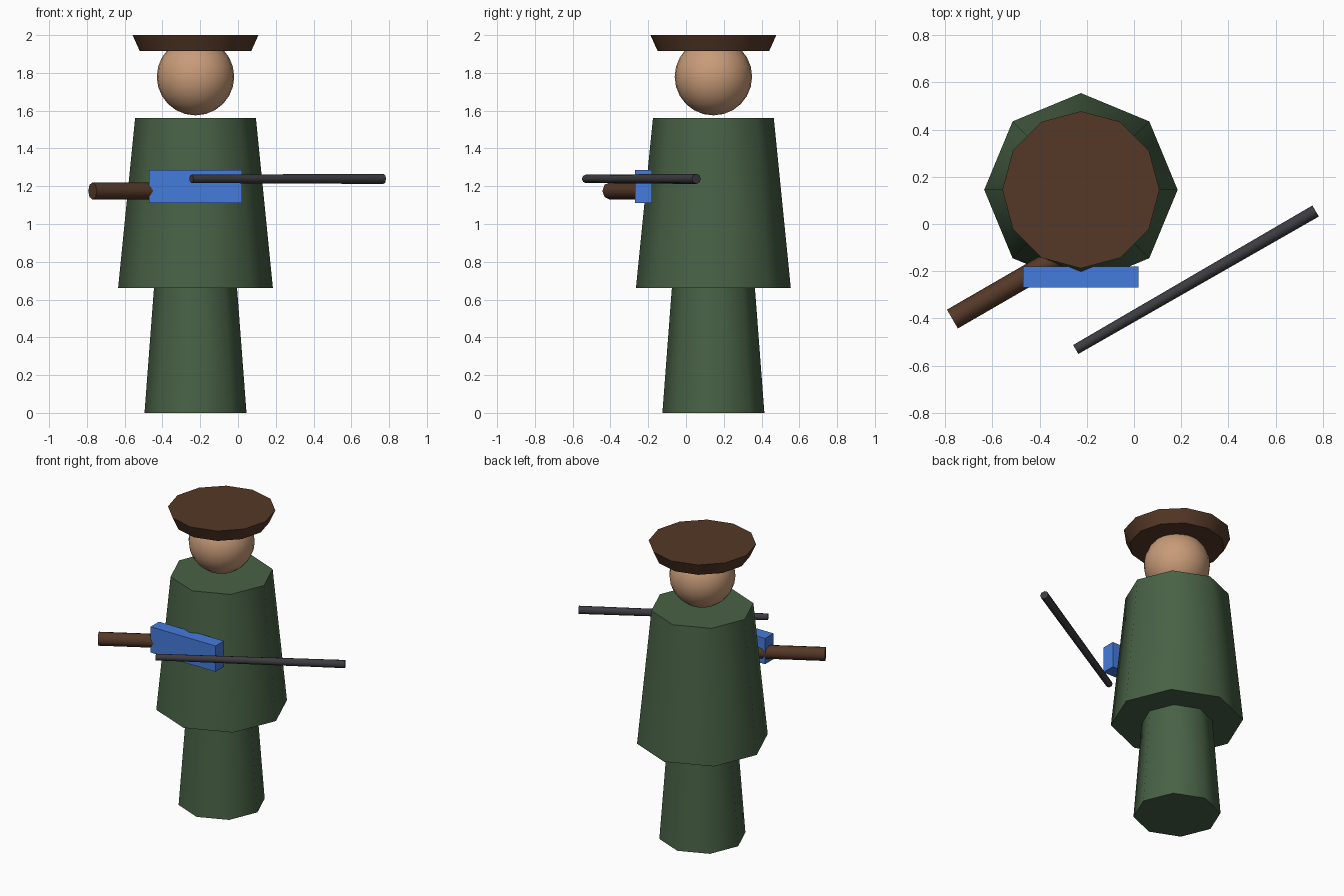
import bpy
from math import radians
from mathutils import Vector

if "Cube" in bpy.data.objects:
    bpy.data.objects.remove(bpy.data.objects["Cube"])

CX, CY = -0.225, 0.145  # axis of the figure


def material(name, rgb):
    m = bpy.data.materials.new(name)
    m.diffuse_color = (*rgb, 1)
    m.use_nodes = True
    m.node_tree.nodes["Principled BSDF"].inputs["Base Color"].default_value = m.diffuse_color
    return m


green = material("green_cloth", (0.065, 0.12, 0.06))
brown = material("brown_leather", (0.09, 0.04, 0.02))
skin = material("skin", (0.58, 0.33, 0.19))
blue = material("blue_paint", (0.06, 0.2, 0.72))
steel = material("dark_steel", (0.045, 0.045, 0.052))


def finish(name, mat, smooth=True):
    ob = bpy.context.object
    ob.name = name
    ob.data.materials.append(mat)
    if smooth:
        bpy.ops.object.shade_smooth_by_angle(angle=radians(50))
    return ob


def tapered(name, mat, start, end, r1, r2, sides):
    """Capped cone section running from start to end."""
    a, b = Vector(start), Vector(end)
    axis = b - a
    bpy.ops.mesh.primitive_cone_add(
        vertices=sides, radius1=r1, radius2=r2, depth=axis.length,
        location=(a + b) / 2,
        rotation=axis.to_track_quat('Z', 'Y').to_euler())
    return finish(name, mat)


def upright(name, mat, z1, z2, r1, r2, sides):
    bpy.ops.mesh.primitive_cone_add(
        vertices=sides, radius1=r1, radius2=r2, depth=z2 - z1,
        location=(CX, CY, (z1 + z2) / 2))
    return finish(name, mat)


# Body, legs and hat stacked on one axis
upright("legs", green, 0.0, 0.66, 0.27, 0.22, 8)
upright("coat", green, 0.66, 1.56, 0.41, 0.32, 8)
upright("hat", brown, 1.915, 2.0, 0.295, 0.333, 12)

# Head
bpy.ops.mesh.primitive_uv_sphere_add(
    segments=24, ring_count=12, radius=0.205, location=(CX, CY, 1.78))
finish("head", skin)

# Blue block held against the chest
bpy.ops.mesh.primitive_cube_add(size=1, location=(-0.225, -0.225, 1.198))
block = finish("chest_block", blue, smooth=False)
block.scale = (0.49, 0.09, 0.176)

# Stock and barrel, both angled in plan
tapered("stock", brown, (-0.77, -0.403, 1.175), (-0.294, -0.128, 1.175), 0.046, 0.046, 8)
tapered("barrel", steel, (-0.247, -0.532, 1.239), (0.77, 0.055, 1.239), 0.022, 0.027, 8)
